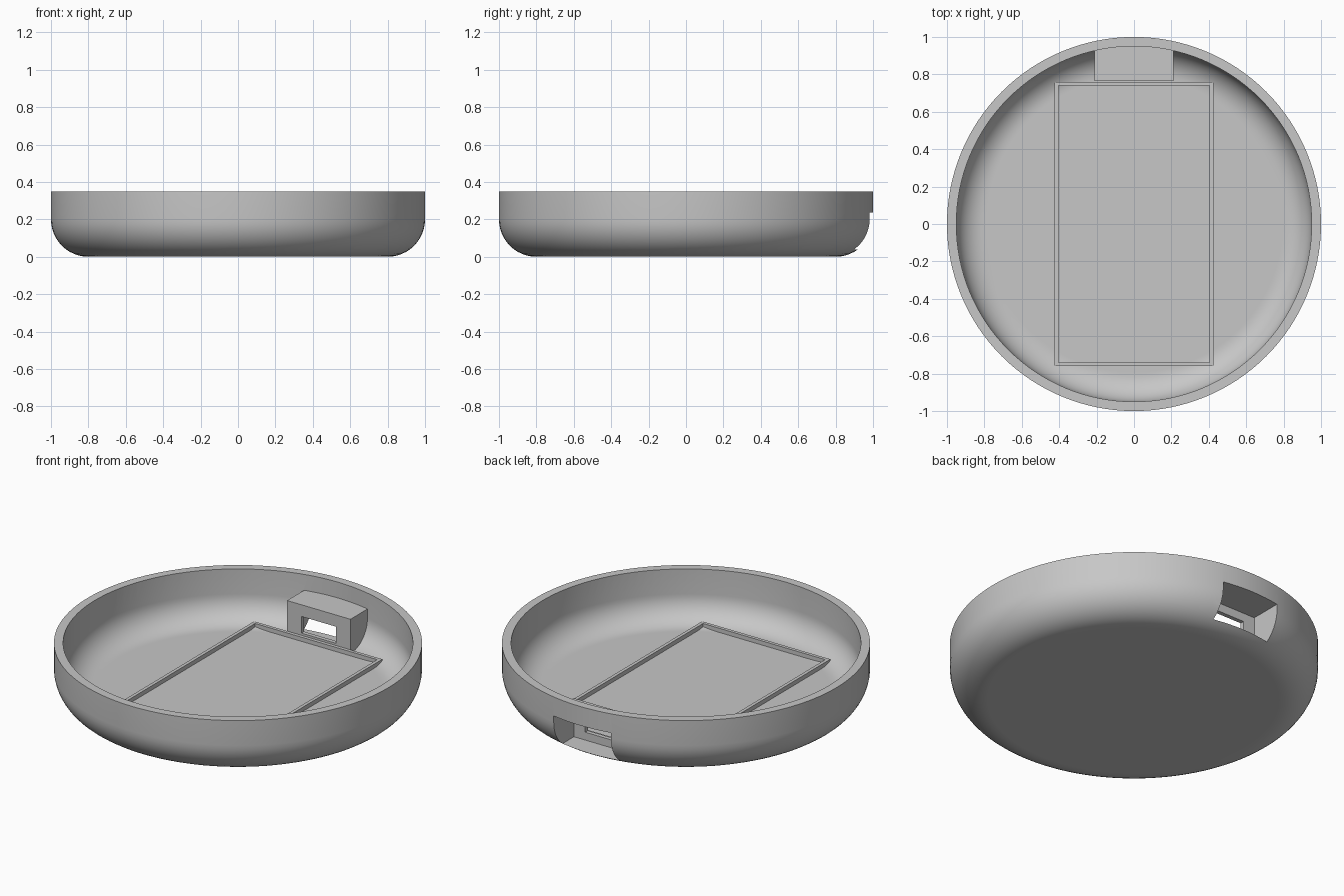
import bpy
import bmesh
from math import cos, sin, pi
from mathutils import Matrix, Vector

if "Cube" in bpy.data.objects:
    bpy.data.objects.remove(bpy.data.objects["Cube"], do_unlink=True)

grey = bpy.data.materials.new("plain grey")
grey.use_nodes = True
GREY = (0.57, 0.57, 0.57, 1)
grey.diffuse_color = GREY
grey.node_tree.nodes["Principled BSDF"].inputs["Base Color"].default_value = GREY

HEIGHT = 0.35
FLOOR = 0.05


def finish(name, bm):
    bmesh.ops.recalc_face_normals(bm, faces=bm.faces)
    mesh = bpy.data.meshes.new(name)
    bm.to_mesh(mesh)
    bm.free()
    mesh.materials.append(grey)
    obj = bpy.data.objects.new(name, mesh)
    bpy.context.collection.objects.link(obj)
    return obj


def bowl(name, radius, bottom, top, fillet, segments=128, steps=12):
    """Solid of revolution with a rounded lower edge."""
    centre = radius - fillet
    profile = [(0, bottom), (centre - 0.01, bottom)]
    for i in range(steps + 1):
        a = pi / 2 * i / steps
        profile.append((centre + fillet * sin(a), bottom + fillet * (1 - cos(a))))
    profile += [(radius, top), (0, top)]
    bm = bmesh.new()
    verts = [bm.verts.new((r, 0, z)) for r, z in profile]
    edges = [bm.edges.new(pair) for pair in zip(verts, verts[1:])]
    bmesh.ops.spin(bm, geom=verts + edges, cent=(0, 0, 0), axis=(0, 0, 1),
                   angle=2 * pi, steps=segments)
    bmesh.ops.remove_doubles(bm, verts=bm.verts, dist=0.0001)
    return finish(name, bm)


def box(name, x, y, z):
    """Box from (min, max) ranges."""
    low, high = (Vector(c) for c in zip(x, y, z))
    bm = bmesh.new()
    bmesh.ops.create_cube(bm, size=1, matrix=Matrix.Translation((low + high) / 2)
                          @ Matrix.Diagonal((*(high - low), 1)))
    return finish(name, bm)


def cut(target, cutter):
    """Subtract the cutter and discard it."""
    cutter.hide_render = True
    mod = target.modifiers.new("cut", 'BOOLEAN')
    mod.operation = 'DIFFERENCE'
    mod.solver = 'EXACT'
    mod.object = cutter
    bpy.context.view_layer.objects.active = target
    bpy.ops.object.modifier_apply(modifier=mod.name)
    bpy.data.objects.remove(cutter, do_unlink=True)


# Round dish, with the port housing left standing inside the cavity
dish = bowl("dish", 1.0, 0, HEIGHT, 0.2)
cavity = bowl("cavity_cutter", 0.95, FLOOR, HEIGHT + 0.1, 0.15)
cut(cavity, box("housing_block", (-0.21, 0.21), (0.765, 1.1), (0, 0.255)))
cut(dish, cavity)

# Port recess from the back, and the window through its inner wall
cut(dish, box("recess_cutter", (-0.19, 0.19), (0.79, 1.2), (0.038, 0.236)))
cut(dish, box("window_cutter", (-0.115, 0.115), (0.7, 0.85), (0.085, 0.185)))

# Thin raised frame on the floor
frame = box("floor_frame", (-0.425, 0.425), (-0.76, 0.76), (FLOOR - 0.005, 0.075))
cut(frame, box("frame_cutter", (-0.405, 0.405), (-0.74, 0.74), (0, 0.2)))

# Smooth the curved dish while keeping its edges crisp
bpy.ops.object.select_all(action='DESELECT')
dish.select_set(True)
bpy.context.view_layer.objects.active = dish
bpy.ops.object.shade_smooth_by_angle(angle=pi / 7)
